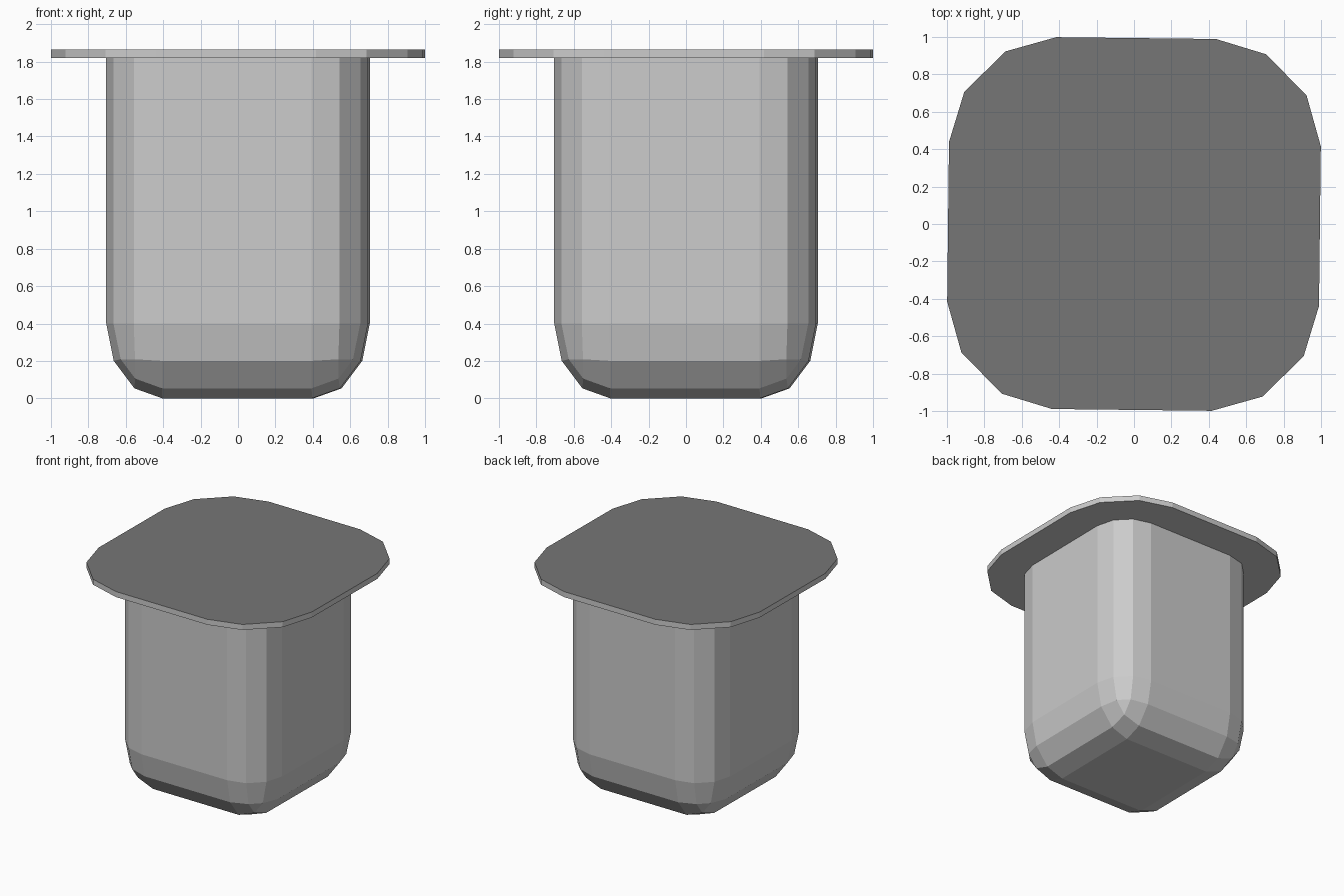
import bpy, bmesh, math
from mathutils import Matrix, Vector

if "Cube" in bpy.data.objects:
    bpy.data.objects.remove(bpy.data.objects["Cube"])

HALF, RADIUS = 0.70, 0.30            # body half width and corner radius
LID_STEPS = (0.427, 0.697, 0.915, 0.994)  # lid outline coordinates
LID_BOTTOM, LID_TOP = 1.82, 1.866


def widen(c):
    """Map a body outline coordinate to the matching lid coordinate."""
    steps = [HALF - RADIUS * (1 - math.sin(math.radians(30 * i))) for i in range(4)]
    i = min(range(4), key=lambda k: abs(steps[k] - abs(c)))
    return math.copysign(LID_STEPS[i], c)


def extrude(bm, edges):
    new = bmesh.ops.extrude_edge_only(bm, edges=edges)["geom"]
    return ([g for g in new if isinstance(g, bmesh.types.BMVert)],
            [g for g in new if isinstance(g, bmesh.types.BMEdge)])


bm = bmesh.new()

# Cup body: tall bevelled box, stretched in z and cut off under the lid
bmesh.ops.create_cube(bm, size=1)
bmesh.ops.scale(bm, vec=(2 * HALF, 2 * HALF, 3), verts=bm.verts)
bmesh.ops.translate(bm, vec=(0, 0, 1.5), verts=bm.verts)
bmesh.ops.bevel(bm, geom=bm.edges[:], offset=RADIUS, offset_type='OFFSET',
                segments=3, profile=0.5, affect='EDGES')
bmesh.ops.scale(bm, vec=(1, 1, 4 / 3), verts=bm.verts)
bmesh.ops.bisect_plane(bm, geom=bm.verts[:] + bm.edges[:] + bm.faces[:],
                       plane_co=(0, 0, LID_BOTTOM), plane_no=(0, 0, 1),
                       clear_outer=True)

# Lid: overhanging underside, thin rim and flat dark top
verts, rim = extrude(bm, [e for e in bm.edges if e.is_boundary])
for v in verts:
    v.co = Vector((widen(v.co.x), widen(v.co.y), LID_BOTTOM))
verts, rim = extrude(bm, rim)
for v in verts:
    v.co.z = LID_TOP
bmesh.ops.contextual_create(bm, geom=rim)
for f in bm.faces:
    f.material_index = int(f.calc_center_median().z > LID_TOP - 0.001)

# Slight twist of the whole container
bmesh.ops.rotate(bm, verts=bm.verts, cent=(0, 0, 0),
                 matrix=Matrix.Rotation(math.radians(-0.65), 3, 'Z'))
bmesh.ops.recalc_face_normals(bm, faces=bm.faces)

mesh = bpy.data.meshes.new("lidded_container")
bm.to_mesh(mesh)
bm.free()

# Plain grey body, dark grey lid top
for name, value in (("body_grey", 0.8), ("lid_dark_grey", 0.18)):
    mat = bpy.data.materials.new(name)
    mat.diffuse_color = (value, value, value, 1)
    mat.use_nodes = True
    mat.node_tree.nodes["Principled BSDF"].inputs["Base Color"].default_value = mat.diffuse_color
    mesh.materials.append(mat)

bpy.context.collection.objects.link(bpy.data.objects.new("lidded_container", mesh))
